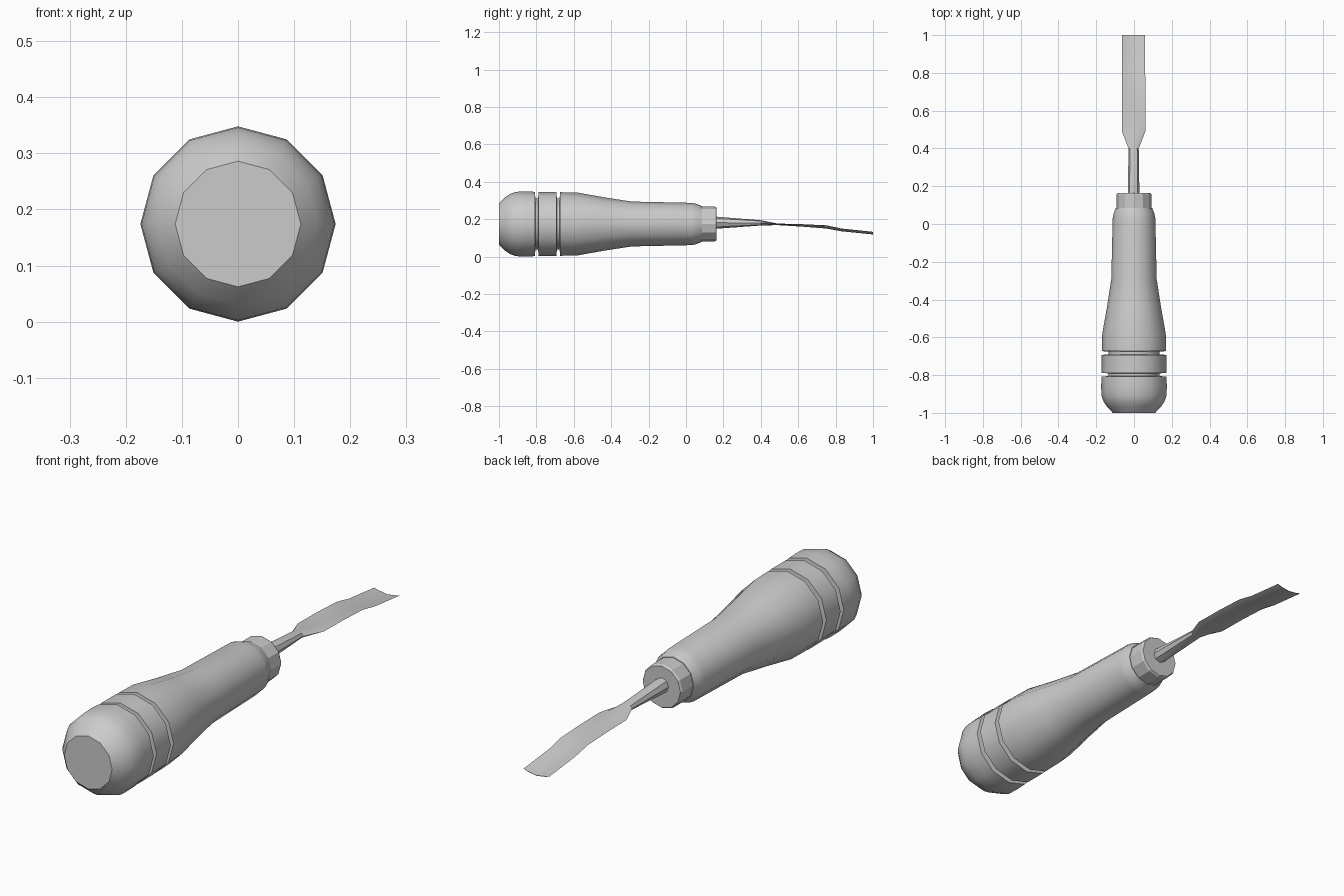
import bpy, bmesh, math

if "Cube" in bpy.data.objects:
    bpy.data.objects.remove(bpy.data.objects["Cube"])

AXIS_Z = 0.174


def loft(name, rings, angle):
    """Skin a list of equal-length point rings and cap both ends."""
    bm = bmesh.new()
    loops = [[bm.verts.new(p) for p in ring] for ring in rings]
    n = len(loops[0])
    for a, b in zip(loops, loops[1:]):
        for i in range(n):
            j = (i + 1) % n
            bm.faces.new((a[i], a[j], b[j], b[i]))
    bm.faces.new(loops[0])
    bm.faces.new(loops[-1])
    bmesh.ops.recalc_face_normals(bm, faces=bm.faces)
    mesh = bpy.data.meshes.new(name)
    bm.to_mesh(mesh)
    bm.free()
    obj = bpy.data.objects.new(name, mesh)
    bpy.context.collection.objects.link(obj)
    bpy.ops.object.select_all(action='DESELECT')
    obj.select_set(True)
    bpy.context.view_layer.objects.active = obj
    bpy.ops.object.shade_smooth_by_angle(angle=math.radians(angle))
    return obj


def turned(name, profile, sides=12, angle=35):
    """Lathe a (y, radius) profile around the tool's long axis."""
    steps = [math.tau * i / sides for i in range(sides)]
    rings = [[(r * math.sin(a), y, AXIS_Z + r * math.cos(a)) for a in steps]
             for y, r in profile]
    return loft(name, rings, angle)


# Handle: rounded butt, two cut grooves, waisted grip
turned("handle", [
    (-1.0, 0.112), (-0.967, 0.143), (-0.94, 0.161), (-0.91, 0.172), (-0.86, 0.174),
    (-0.808, 0.172), (-0.805, 0.135), (-0.791, 0.135), (-0.788, 0.171),
    (-0.693, 0.171), (-0.69, 0.135), (-0.676, 0.135), (-0.673, 0.17),
    (-0.58, 0.168), (-0.44, 0.143), (-0.29, 0.12), (0.03, 0.113),
    (0.055, 0.108), (0.085, 0.096), (0.085, 0.085)])

# Ferrule: metal collar
turned("ferrule", [(0.075, 0.093), (0.155, 0.093), (0.163, 0.088)], angle=25)

# Shank and gouge blade: y, half width, centre z, half thickness, edge lift
sections = [
    (0.14, 0.031, 0.181, 0.034, 0.0),
    (0.40, 0.027, 0.180, 0.014, 0.0),
    (0.49, 0.062, 0.172, 0.004, 0.003),
    (0.62, 0.062, 0.164, 0.004, 0.009),
    (0.75, 0.062, 0.154, 0.004, 0.013),
    (0.83, 0.061, 0.138, 0.003, 0.012),
    (1.00, 0.061, 0.119, 0.001, 0.013)]
rings = []
for y, w, z, t, lift in sections:
    ring = []
    for k in range(8):
        c, s = math.cos(k * math.pi / 4), math.sin(k * math.pi / 4)
        ring.append((-0.002 + w * c, y, z + t * s + lift * c * c))
    rings.append(ring)
loft("blade", rings, 30)
